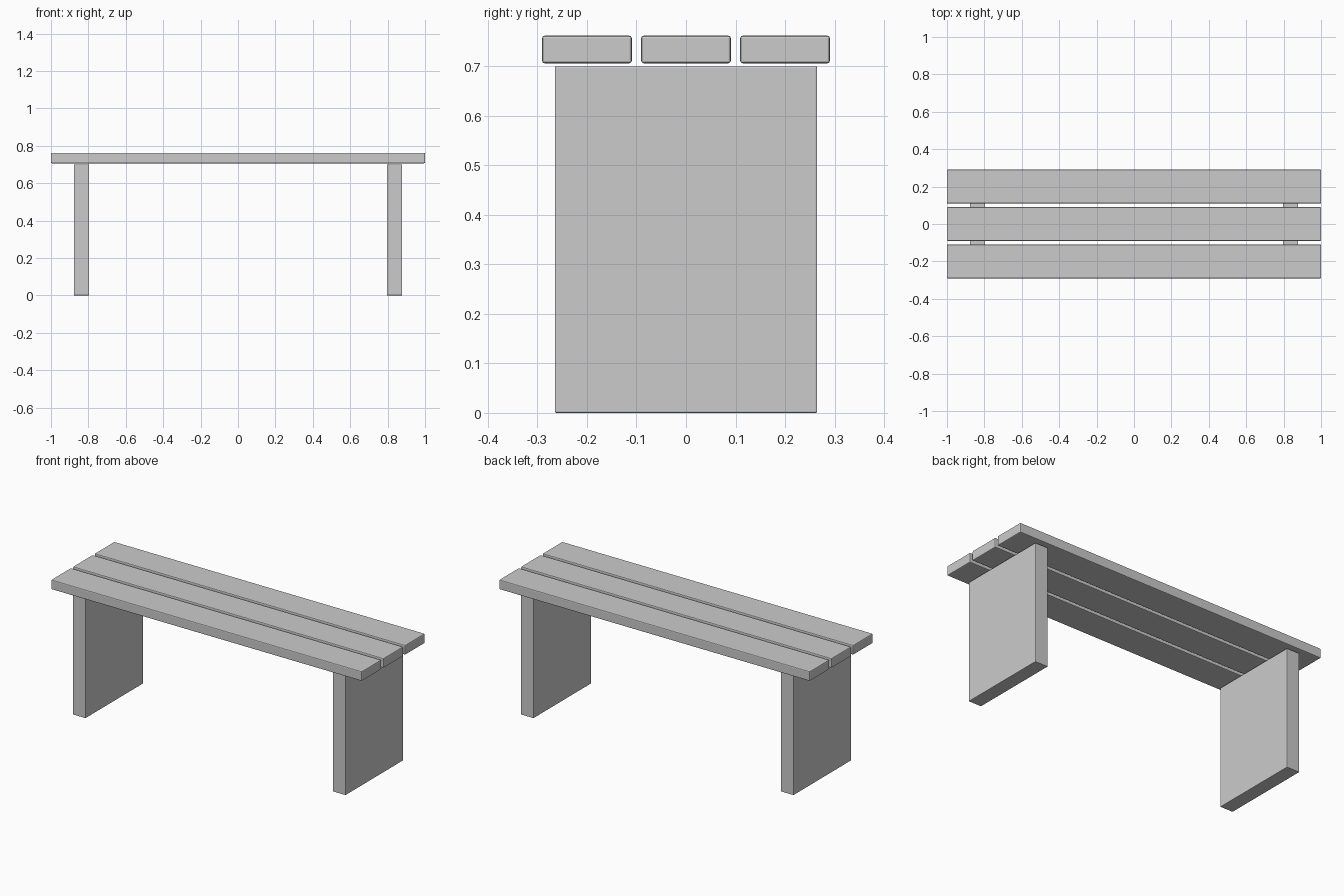
import bpy

if "Cube" in bpy.data.objects:
    bpy.data.objects.remove(bpy.data.objects["Cube"])


def board(name, center, size, bevel):
    """Box with slightly eased edges."""
    bpy.ops.mesh.primitive_cube_add(size=1, location=center)
    ob = bpy.context.object
    ob.name = name
    ob.scale = size
    bpy.ops.object.transform_apply(location=False, rotation=False, scale=True)
    mod = ob.modifiers.new("eased_edges", 'BEVEL')
    mod.width = bevel
    mod.segments = 2
    return ob


# Three seat planks with narrow gaps
for name, y in (("front", -0.2), ("middle", 0.0), ("back", 0.2)):
    board(f"{name}_seat_plank", (0, y, 0.734), (2.0, 0.181, 0.056), 0.005)

# Two slab legs
for name, side in (("left", -1), ("right", 1)):
    board(f"{name}_slab_leg", (side * 0.837, 0, 0.35), (0.082, 0.53, 0.70), 0.003)
